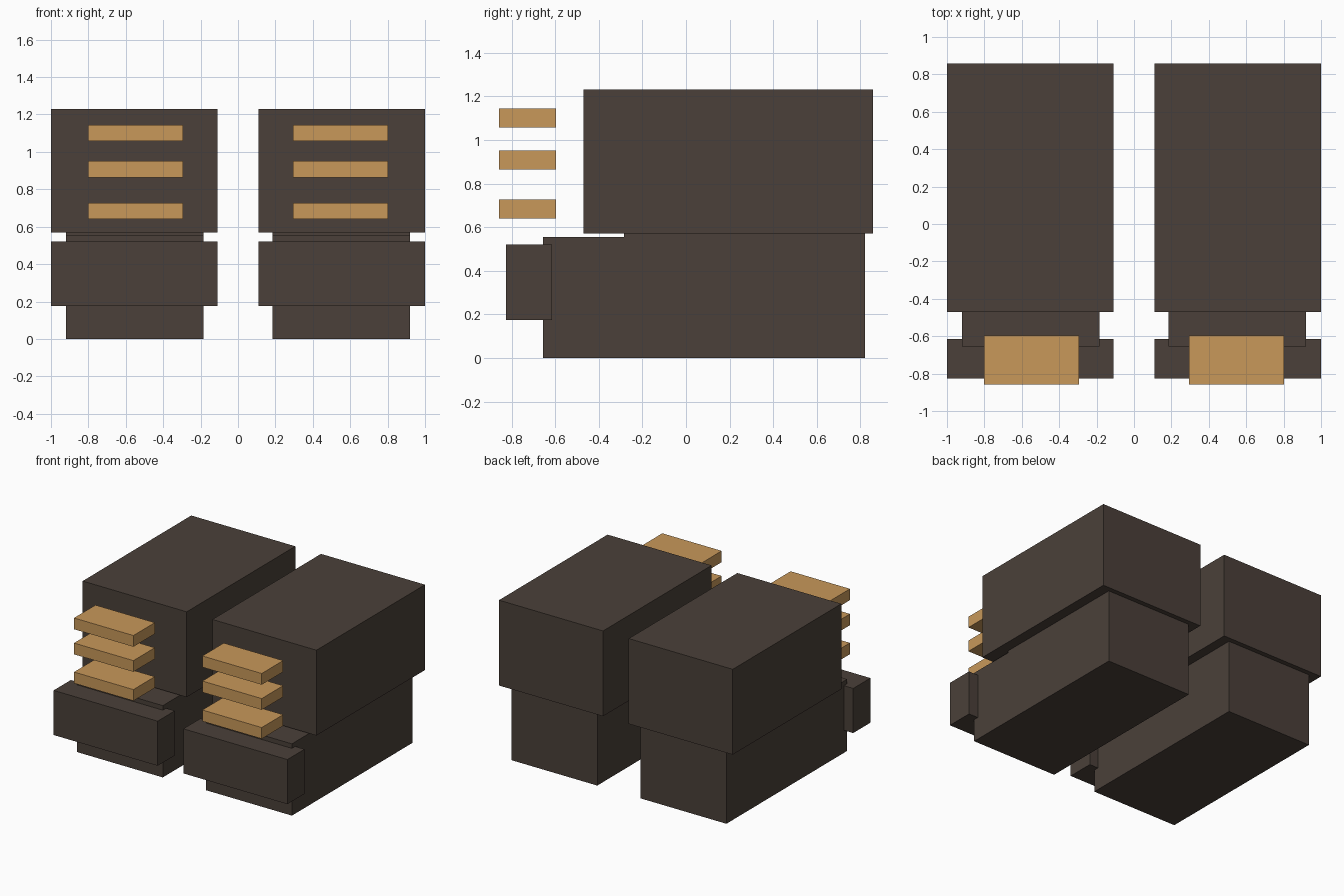
import bpy
import bmesh
from mathutils import Vector

old = bpy.data.objects.get("Cube")
if old:
    bpy.data.objects.remove(old, do_unlink=True)


def make_material(name, color):
    mat = bpy.data.materials.new(name)
    mat.use_nodes = True
    mat.diffuse_color = color
    mat.node_tree.nodes["Principled BSDF"].inputs["Base Color"].default_value = color
    return mat


dark_leather = make_material("dark brown leather", (0.069, 0.051, 0.041, 1))
tan_lace = make_material("tan lace", (0.578, 0.314, 0.102, 1))


def box(name, x, y, z, mat):
    """Flat-faced box spanning the given (low, high) ranges."""
    low, high = (Vector(c) for c in zip(x, y, z))
    bm = bmesh.new()
    bmesh.ops.create_cube(bm, size=1)
    bmesh.ops.scale(bm, vec=high - low, verts=bm.verts)
    bmesh.ops.translate(bm, vec=(low + high) / 2, verts=bm.verts)
    mesh = bpy.data.meshes.new(name)
    bm.to_mesh(mesh)
    bm.free()
    mesh.materials.append(mat)
    obj = bpy.data.objects.new(name, mesh)
    bpy.context.collection.objects.link(obj)


def boot(side, sign):
    def part(name, x, y, z, mat=dark_leather):
        box(f"{side}_{name}", sorted(sign * v for v in x), y, z, mat)

    wide, narrow = (0.11, 1.0), (0.185, 0.92)

    # Foot, with the ankle joining it to the shaft
    part("foot", narrow, (-0.655, 0.82), (0, 0.555))
    part("ankle", narrow, (-0.285, 0.82), (0.555, 0.6))

    # Wide shaft and toe cap
    part("shaft", wide, (-0.47, 0.857), (0.57, 1.23))
    part("toe_cap", wide, (-0.825, -0.615), (0.175, 0.52))

    # Laces in front of the shaft
    for i, z in enumerate((0.64, 0.864, 1.058)):
        part(f"lace_{i + 1}", (0.295, 0.803), (-0.857, -0.595), (z, z + 0.087), tan_lace)


boot("left", 1)
boot("right", -1)
